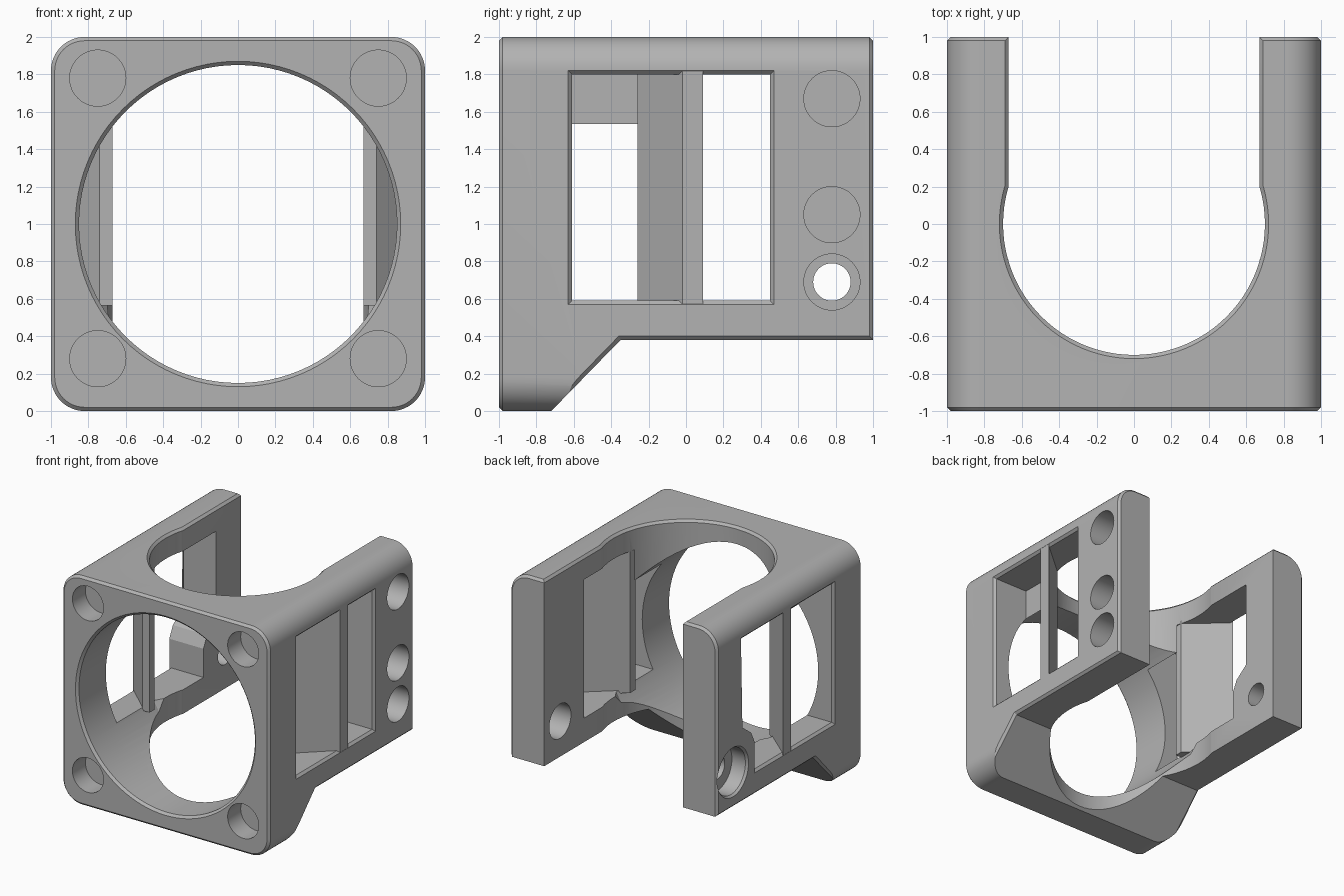
import bpy, bmesh, math

if "Cube" in bpy.data.objects:
    bpy.data.objects.remove(bpy.data.objects["Cube"], do_unlink=True)

gray = bpy.data.materials.new("plain_gray")
gray.use_nodes = True
color = (0.45, 0.45, 0.45, 1)
gray.diffuse_color = color
gray.node_tree.nodes["Principled BSDF"].inputs["Base Color"].default_value = color


def loft(name, rings):
    """Closed solid through a list of rings with equal point counts."""
    bm = bmesh.new()
    rows = [[bm.verts.new(p) for p in ring] for ring in rings]
    n = len(rows[0])
    for a, b in zip(rows, rows[1:]):
        for i in range(n):
            j = (i + 1) % n
            bm.faces.new((a[i], a[j], b[j], b[i]))
    bm.faces.new(rows[0])
    bm.faces.new(rows[-1])
    bmesh.ops.recalc_face_normals(bm, faces=bm.faces)
    mesh = bpy.data.meshes.new(name)
    bm.to_mesh(mesh)
    bm.free()
    obj = bpy.data.objects.new(name, mesh)
    bpy.context.collection.objects.link(obj)
    return obj


def place(axis, t, a, b):
    """Point at t along the axis, with the other two coordinates in order."""
    return {"x": (t, a, b), "y": (a, t, b), "z": (a, b, t)}[axis]


def turned(name, axis, center, steps, sides=64):
    """Round solid along an axis; steps are (position, radius)."""
    return loft(name, [[place(axis, t,
                              center[0] + r * math.cos(2 * math.pi * i / sides),
                              center[1] + r * math.sin(2 * math.pi * i / sides))
                        for i in range(sides)] for t, r in steps])


def prism(name, axis, sections):
    """Solid along an axis; sections are (position, outline)."""
    return loft(name, [[place(axis, t, a, b) for a, b in pts] for t, pts in sections])


def rounded_square(half, radius):
    pts = []
    for k, (sx, sz) in enumerate(((1, 1), (-1, 1), (-1, -1), (1, -1))):
        for i in range(13):
            a = math.pi / 2 * (k + i / 12)
            pts.append((sx * (half - radius) + radius * math.cos(a),
                        1 + sz * (half - radius) + radius * math.sin(a)))
    return pts


def combine(tool, operation="DIFFERENCE"):
    tool.hide_render = True
    mod = body.modifiers.new("join", "BOOLEAN")
    mod.operation, mod.object, mod.solver = operation, tool, "EXACT"
    bpy.context.view_layer.objects.active = body
    bpy.ops.object.modifier_apply(modifier=mod.name)
    bpy.data.objects.remove(tool, do_unlink=True)


# Rounded block with chamfered ends
full, inset = rounded_square(1, 0.18), rounded_square(0.98, 0.16)
body = prism("fan_housing", "y", [(-1, inset), (-0.98, full), (0.98, full), (1, inset)])
body.data.materials.append(gray)

# Sloped underside with chamfered rims
slope = [(-0.74, -0.02), (-0.35, 0.38), (1.2, 0.38), (1.2, -0.02)]
rim = [(-0.78, -0.02), (-0.37, 0.42), (1.2, 0.42), (1.2, -0.02)]
combine(prism("underside_cut", "x", [(-1.02, rim), (-0.98, slope), (0.98, slope), (1.02, rim)]))

# Front bore that narrows at its back
combine(turned("front_bore", "y", (0, 1),
               [(-1.02, 0.89), (-0.98, 0.85), (-0.1, 0.85), (0.2, 0.7)], 96))

# Vertical bore and the open channel behind it
combine(turned("vertical_bore", "z", (0, 0), [(-0.1, 0.7), (1.98, 0.7), (2.02, 0.74)], 96))
channel = [(-0.67, 0), (0.67, 0), (0.67, 1.1), (-0.67, 1.1)]
wide = [(x * 1.06, y) for x, y in channel]
combine(prism("channel", "z", [(-0.1, channel), (1.98, channel), (2.02, wide)]))

# Side windows, with a corner kept around the recessed hole on the right
plain = [(-0.61, 0.59), (0.45, 0.59), (0.45, 1.8), (-0.61, 1.8)]
notched = [(-0.61, 0.59), (0.48, 0.59), (0.48, 0.84), (0.53, 0.94),
           (0.65, 1.03), (0.65, 1.8), (-0.61, 1.8)]
for side, outline in ((1, plain), (-1, notched)):
    flare = [(y + (-0.04 if y < 0 else 0.04), z + (-0.04 if z < 0.7 else 0.04 if z > 1.5 else 0))
             for y, z in outline]
    if side < 0:
        flare = [(y if z < 1.5 and y > 0 else fy, fz)
                 for (y, z), (fy, fz) in zip(outline, flare)]
    combine(prism("window", "x", [(side * 0.66, outline), (side * 0.98, outline),
                                  (side * 1.02, flare)]))

# Slanted divider in each window
for side in (1, -1):
    vane = [(0.999, -0.02), (0.74, -0.26), (0.672, -0.26), (0.672, -0.19), (0.999, 0.09)]
    vane = [(side * x, y) for x, y in vane]
    combine(prism("divider", "z", [(0.565, vane), (1.825, vane)]), "UNION")

# Blind holes in the front corners
for x in (-0.75, 0.75):
    for z in (0.28, 1.78):
        combine(turned("corner_hole", "y", (x, z), [(-1.1, 0.15), (-0.82, 0.15)], 48))

# Holes in the left wall: two blind, the lowest goes through
for z, depth in ((1.67, 0.75), (1.05, 0.75), (0.69, 0.6)):
    combine(turned("left_hole", "x", (0.78, z), [(depth, 0.15), (1.1, 0.15)], 48))

# Stepped hole through the right wall
combine(turned("right_hole", "x", (0.78, 0.69),
               [(-1.02, 0.23), (-0.98, 0.2), (-0.85, 0.2), (-0.85, 0.1), (-0.6, 0.1)], 48))

bpy.ops.object.select_all(action="DESELECT")
body.select_set(True)
bpy.context.view_layer.objects.active = body
bpy.ops.object.shade_smooth_by_angle(angle=math.radians(25))
